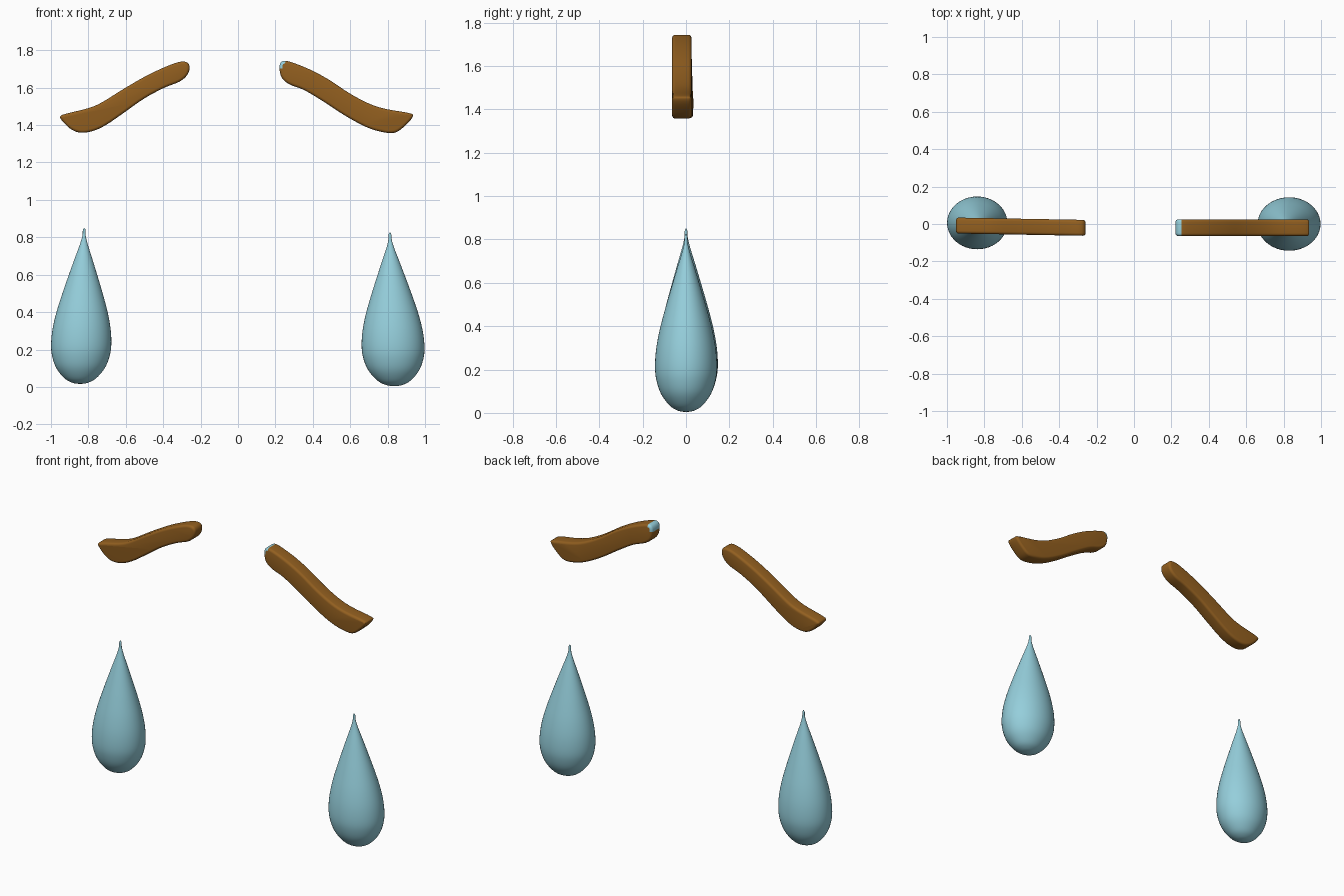
import bpy, bmesh, math
from mathutils import Vector

if "Cube" in bpy.data.objects:
    bpy.data.objects.remove(bpy.data.objects["Cube"])


def material(name, rgb):
    m = bpy.data.materials.new(name)
    m.diffuse_color = (*rgb, 1)
    m.use_nodes = True
    m.node_tree.nodes["Principled BSDF"].inputs["Base Color"].default_value = m.diffuse_color
    return m


BLUE = material("light blue", (0.30, 0.62, 0.71))
BROWN = material("brown", (0.29, 0.115, 0.014))


def finish(name, bm, mats):
    bmesh.ops.recalc_face_normals(bm, faces=bm.faces)
    me = bpy.data.meshes.new(name)
    bm.to_mesh(me)
    bm.free()
    for m in mats:
        me.materials.append(m)
    ob = bpy.data.objects.new(name, me)
    bpy.context.collection.objects.link(ob)
    bpy.context.view_layer.objects.active = ob
    ob.select_set(True)
    bpy.ops.object.shade_smooth_by_angle(angle=math.radians(50))
    ob.select_set(False)
    return ob


def spline(pts, closed, n):
    """Catmull-Rom points through pts."""
    k, out = len(pts), []
    for i in range(k if closed else k - 1):
        q = [pts[j % k] if closed else pts[max(0, min(k - 1, j))]
             for j in range(i - 1, i + 3)]
        a, b, c, d = (Vector(p) for p in q)
        for s in range(n):
            t = s / n
            out.append(0.5 * (2 * b + (c - a) * t + (2 * a - 5 * b + 4 * c - d) * t * t
                              + (3 * b - a - 3 * c + d) * t ** 3))
    if not closed:
        out.append(Vector(pts[-1]))
    return out


def loft(bm, rings):
    rows = [[bm.verts.new(p) for p in r] for r in rings]
    n = len(rows[0])
    for a, b in zip(rows, rows[1:]):
        for i in range(n):
            bm.faces.new((a[i], a[(i + 1) % n], b[(i + 1) % n], b[i]))
    bm.faces.new(rows[0])
    bm.faces.new(rows[-1])


# Tear drops: (relative radius, relative height)
DROP = [(0.02, 0), (0.25, 0.007), (0.52, 0.035), (0.80, 0.10), (0.95, 0.175), (1.0, 0.25),
        (0.965, 0.35), (0.85, 0.46), (0.67, 0.58), (0.47, 0.70), (0.28, 0.81),
        (0.13, 0.895), (0.055, 0.95), (0.045, 0.985), (0.01, 1.0)]


def drop(name, x_low, x_tip, y, rx, ry, z0, z1):
    bm = bmesh.new()
    rings = []
    for r, h in spline(DROP, False, 4):
        cx = x_low + (x_tip - x_low) * h
        cy = y * (1 - h)
        rings.append([(cx + rx * r * math.cos(a), cy + ry * r * math.sin(a), z0 + (z1 - z0) * h)
                      for a in (math.tau * i / 48 for i in range(48))])
    loft(bm, rings)
    finish(name, bm, [BLUE])


drop("left_tear", -0.844, -0.822, 0.008, 0.161, 0.141, 0.016, 0.85)
drop("right_tear", 0.835, 0.812, 0.0, 0.168, 0.143, 0.004, 0.826)

# Eyebrows: front outlines (x, z)
LEFT = [(-0.95, 1.447), (-0.91, 1.463), (-0.805, 1.489), (-0.73, 1.52), (-0.607, 1.596),
        (-0.473, 1.672), (-0.34, 1.73), (-0.28, 1.738), (-0.259, 1.713), (-0.27, 1.67),
        (-0.313, 1.632), (-0.393, 1.60), (-0.5, 1.543), (-0.607, 1.468), (-0.70, 1.404),
        (-0.77, 1.37), (-0.837, 1.359), (-0.89, 1.376), (-0.938, 1.42)]
RIGHT = [(0.935, 1.446), (0.915, 1.464), (0.79, 1.486), (0.70, 1.515), (0.596, 1.57),
         (0.49, 1.64), (0.393, 1.693), (0.297, 1.732), (0.243, 1.743), (0.222, 1.715),
         (0.233, 1.655), (0.275, 1.618), (0.356, 1.586), (0.463, 1.522), (0.57, 1.452),
         (0.676, 1.394), (0.757, 1.366), (0.837, 1.359), (0.895, 1.398)]


def brow(name, outline, y_front, y_back, slope, x_mid):
    pts = spline(outline, True, 4)
    n = len(pts)
    inward = []
    for i in range(n):
        t = (pts[(i + 1) % n] - pts[i - 1]).normalized()
        inward.append(Vector((-t.y, t.x)))
    # the normals must point inside the outline
    area = sum(pts[i - 1].x * pts[i].y - pts[i].x * pts[i - 1].y for i in range(n))
    sign = 1 if area > 0 else -1
    r = 0.015
    arc = [(r * (1 - math.sin(a)), r * (1 - math.cos(a)))
           for a in (math.pi / 2 * k / 4 for k in range(5))]
    prof = [(y_front + dy, ins) for ins, dy in arc]
    prof += [(y_back - dy, ins) for ins, dy in reversed(arc)]
    prof.sort()
    bm = bmesh.new()
    rings = []
    for y, ins in prof:
        ring = []
        for p, d in zip(pts, inward):
            q = p + d * sign * ins
            ring.append((q.x, y + slope * (q.x - x_mid), q.y))
        rings.append(ring)
    loft(bm, rings)
    # pale patch on the inner upper end of the right brow
    for f in bm.faces:
        c = f.calc_center_median()
        if 0 < c.x < 0.255 and c.z > 1.705:
            f.material_index = 1
    finish(name, bm, [BROWN, BLUE] if x_mid > 0 else [BROWN])


brow("left_eyebrow", LEFT, -0.057, 0.028, -0.018, -0.6)
brow("right_eyebrow", RIGHT, -0.064, 0.025, 0.0, 0.58)
